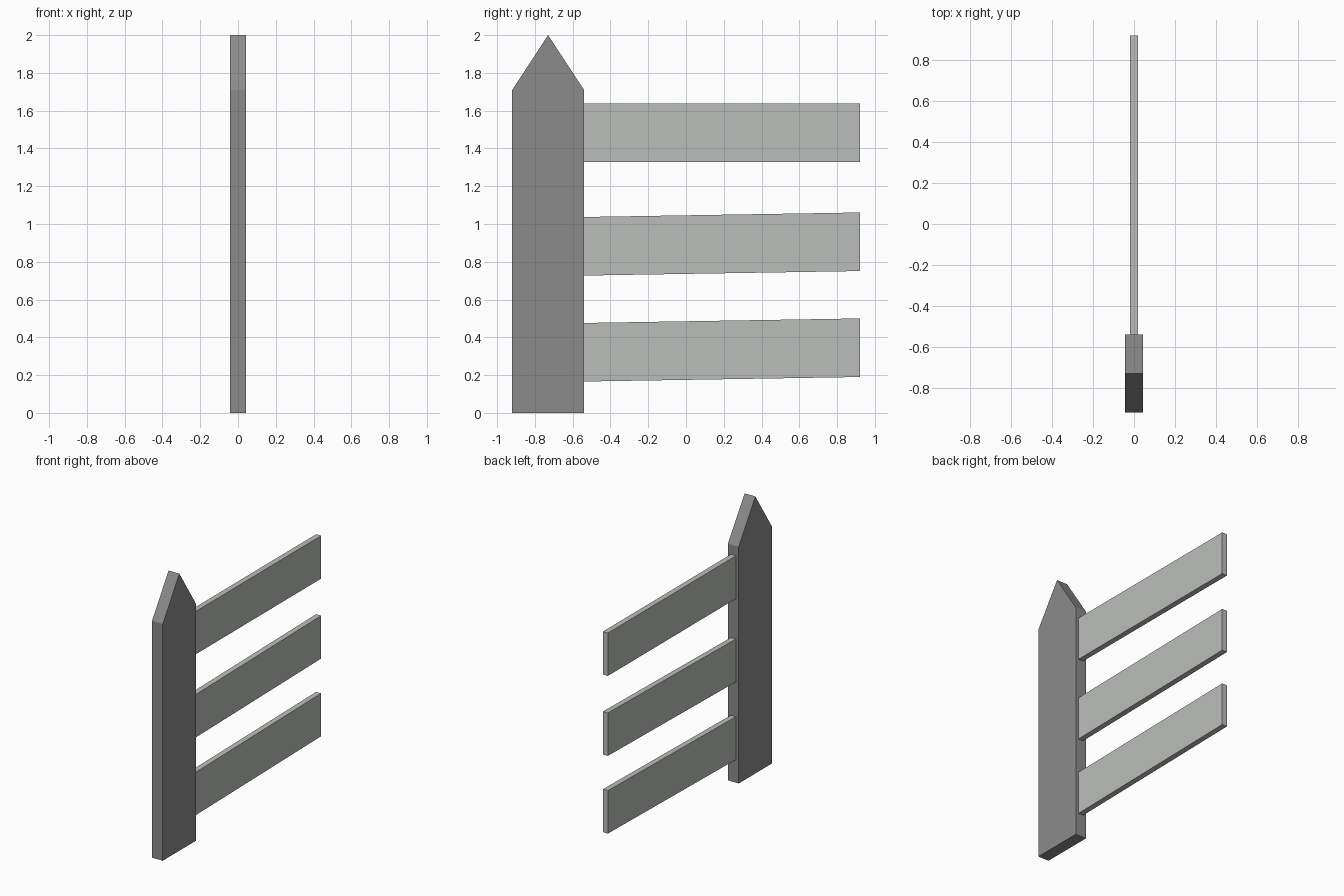
import bpy, bmesh

if "Cube" in bpy.data.objects:
    bpy.data.objects.remove(bpy.data.objects["Cube"])


def material(name, rgb):
    m = bpy.data.materials.new(name)
    m.diffuse_color = (*rgb, 1)
    m.use_nodes = True
    m.node_tree.nodes["Principled BSDF"].inputs["Base Color"].default_value = m.diffuse_color
    return m


def plank(name, profile, half, mat):
    """Extrude a (y, z) profile along x, centred on x = 0."""
    bm = bmesh.new()
    face = bm.faces.new([bm.verts.new((-half, y, z)) for y, z in profile])
    ext = bmesh.ops.extrude_face_region(bm, geom=[face], use_keep_orig=True)
    verts = [g for g in ext["geom"] if isinstance(g, bmesh.types.BMVert)]
    bmesh.ops.translate(bm, verts=verts, vec=(2 * half, 0, 0))
    bmesh.ops.recalc_face_normals(bm, faces=bm.faces)
    mesh = bpy.data.meshes.new(name)
    bm.to_mesh(mesh)
    bm.free()
    mesh.materials.append(mat)
    obj = bpy.data.objects.new(name, mesh)
    bpy.context.collection.objects.link(obj)


post_grey = material("dark grey wood", (0.26, 0.26, 0.265))
rail_grey = material("light grey wood", (0.50, 0.515, 0.49))

# Pointed post
plank("post", [(-0.92, 0), (-0.54, 0), (-0.54, 1.71), (-0.73, 2.0), (-0.92, 1.71)],
      0.043, post_grey)

# Three rails: bottom height at the post and at the free end
rails = {"top_rail": (1.328, 1.328), "middle_rail": (0.727, 0.751),
         "bottom_rail": (0.166, 0.19)}
for name, (z0, z1) in rails.items():
    h = 0.31
    plank(name, [(-0.54, z0), (0.92, z1), (0.92, z1 + h), (-0.54, z0 + h)],
          0.02, rail_grey)
